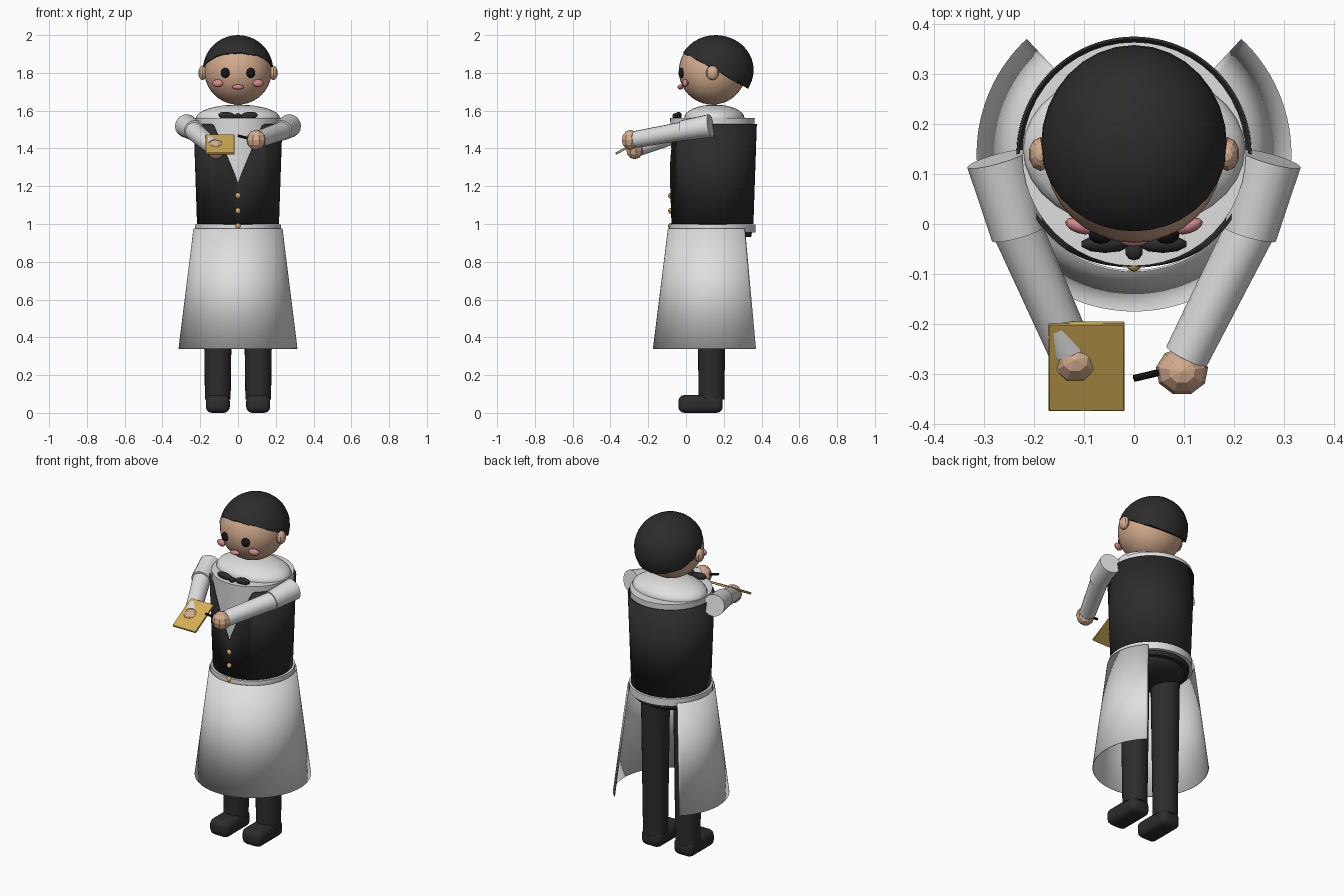
import bpy, bmesh, math, random
from mathutils import Vector, Matrix, Euler

random.seed(3)
cube = bpy.data.objects.get("Cube")
if cube:
    bpy.data.objects.remove(cube, do_unlink=True)


def material(name, r, g, b):
    m = bpy.data.materials.new(name)
    m.use_nodes = True
    m.diffuse_color = (r, g, b, 1)
    bsdf = m.node_tree.nodes["Principled BSDF"]
    bsdf.inputs["Base Color"].default_value = (r, g, b, 1)
    bsdf.inputs["Roughness"].default_value = 0.8
    return m


WHITE = material("white_cloth", 0.74, 0.74, 0.74)
BLACK = material("black_cloth", 0.025, 0.025, 0.025)
SKIN = material("skin", 0.66, 0.41, 0.27)
PINK = material("pink", 0.68, 0.25, 0.27)
GOLD = material("gold", 0.66, 0.43, 0.09)
INK = material("near_black", 0.008, 0.008, 0.008)

AXIS = 0.14  # body centre line in y


def finish(name, bm, mat, angle=40):
    mesh = bpy.data.meshes.new(name)
    bmesh.ops.recalc_face_normals(bm, faces=bm.faces)
    bm.to_mesh(mesh)
    bm.free()
    mesh.materials.append(mat)
    ob = bpy.data.objects.new(name, mesh)
    bpy.context.collection.objects.link(ob)
    if angle:
        bpy.ops.object.select_all(action='DESELECT')
        ob.select_set(True)
        bpy.context.view_layer.objects.active = ob
        bpy.ops.object.shade_smooth_by_angle(angle=math.radians(angle))
    return ob


def ball(name, loc, size, mat, u=24, v=16, rot=(0, 0, 0), angle=40):
    bm = bmesh.new()
    mtx = Matrix.LocRotScale(Vector(loc), Euler(rot), Vector(size))
    bmesh.ops.create_uvsphere(bm, u_segments=u, v_segments=v, radius=1, matrix=mtx)
    return finish(name, bm, mat, angle)


def tube(name, start, end, r0, r1, mat, segs=24):
    a, b = Vector(start), Vector(end)
    bm = bmesh.new()
    turn = (b - a).to_track_quat('Z', 'Y').to_matrix().to_4x4()
    bmesh.ops.create_cone(bm, cap_ends=True, segments=segs, radius1=r0, radius2=r1,
                          depth=(b - a).length, matrix=Matrix.Translation((a + b) / 2) @ turn)
    return finish(name, bm, mat)


def box(name, loc, size, mat, bevel, rot=(0, 0, 0), segs=1):
    bm = bmesh.new()
    bmesh.ops.create_cube(bm, size=1, matrix=Matrix.Diagonal((*size, 1)))
    bmesh.ops.bevel(bm, geom=bm.edges[:], offset=bevel, segments=segs,
                    profile=0.5, affect='EDGES')
    bm.transform(Matrix.LocRotScale(Vector(loc), Euler(rot), None))
    return finish(name, bm, mat)


def shell(name, low, high, mat, gap=0, top=None, thick=0.006, segs=96):
    """Thin conical wrap, low/high = (radius, z); gap = half opening angle at the back."""
    bm = bmesh.new()
    rows = []
    for i in range(segs + (1 if gap else 0)):
        a = math.pi / 2 + gap + (2 * math.pi - 2 * gap) * i / segs
        c, s = math.cos(a), math.sin(a)
        z1 = top(c * high[0], s) if top else high[1]
        r1 = low[0] + (high[0] - low[0]) * (z1 - low[1]) / (high[1] - low[1])
        rows.append([bm.verts.new((c * r, AXIS + s * r, z))
                     for r, z in ((low[0], low[1]), (r1, z1))])
    pairs = list(zip(rows, rows[1:])) + ([] if gap else [(rows[-1], rows[0])])
    for p, q in pairs:
        bm.faces.new((p[0], q[0], q[1], p[1]))
    ob = finish(name, bm, mat)
    mod = ob.modifiers.new("thickness", 'SOLIDIFY')
    mod.thickness = thick
    mod.offset = -1
    return ob


# Torso: shirt, shoulders, open vest
tube("shirt", (0, AXIS, 1.0), (0, AXIS, 1.56), 0.203, 0.224, WHITE, 48)
ball("shoulders", (0, 0.15, 1.56), (0.222, 0.16, 0.072), WHITE, 32, 16)


def neckline(x, s):
    return min(1.53, 1.22 + abs(x) * 2.3) if s < 0 else 1.53


shell("vest", (0.217, 1.0), (0.235, 1.53), BLACK, top=neckline)
for i in range(3):
    ball("vest_button", (0, -0.083, 0.99 + 0.08 * i), (0.015, 0.012, 0.015), GOLD, 10, 6)

# Apron wrapped round the front, with a full waistband
shell("apron", (0.315, 0.34), (0.236, 0.975), WHITE, gap=math.radians(43), thick=0.004)
tube("waistband", (0, AXIS, 0.955), (0, AXIS, 0.998), 0.228, 0.228, WHITE, 48)

# Trousers and shoes
tube("hips", (0, AXIS, 0.93), (0, AXIS, 0.96), 0.205, 0.21, BLACK, 32)
ball("seat", (0, AXIS, 0.935), (0.19, 0.18, 0.07), BLACK)
for side, tag in ((1, "left"), (-1, "right")):
    x = side * 0.107
    tube(tag + "_leg", (x, 0.135, 0.07), (x, 0.135, 0.94), 0.068, 0.08, BLACK)
    box(tag + "_shoe", (x, 0.077, 0.0475), (0.127, 0.235, 0.095), BLACK, 0.032, segs=3)

# Arms: wide upper sleeve, narrower forearm, faceted hand
ARMS = (("left", 1, (0.105, -0.265, 1.448), (0.096, -0.295, 1.445), 0.053),
        ("right", -1, (-0.128, -0.25, 1.405), (-0.118, -0.272, 1.395), 0.052))
for tag, side, wrist, palm, r in ARMS:
    elbow = (side * 0.232, -0.02, 1.495)
    tube(tag + "_upper_sleeve", (side * 0.274, 0.13, 1.52), elbow, 0.062, 0.054, WHITE, 16)
    tube(tag + "_forearm", (side * 0.238, 0.0, 1.495), wrist, 0.05, 0.045, WHITE, 16)
    ball(tag + "_hand", palm, (r, 0.048, r), SKIN, 9, 6, angle=0)

# Order pad and pen
box("order_pad", (-0.095, -0.285, 1.42), (0.152, 0.2, 0.012), GOLD, 0.002,
    rot=(math.radians(29), 0, 0))
tube("pen", (0, -0.309, 1.467), (0.08, -0.29, 1.447), 0.007, 0.007, INK, 8)

# Head
ball("head", (0, AXIS, 1.81), (0.178, 0.178, 0.178), SKIN, 32, 20)

# Hair cap: sphere cut by a tilted hairline with an uneven rim
bm = bmesh.new()
bmesh.ops.create_uvsphere(bm, u_segments=32, v_segments=20, radius=1,
                          matrix=Matrix.LocRotScale(Vector((0, 0.158, 1.815)), None,
                                                    Vector((0.186, 0.2, 0.185))))
bmesh.ops.bisect_plane(bm, geom=bm.verts[:] + bm.edges[:] + bm.faces[:],
                       plane_co=(0, -0.01, 1.905), plane_no=(0, 0.48, 0.877),
                       clear_inner=True)
for v in bm.verts:
    if v.is_boundary:
        v.co.z += random.uniform(-0.007, 0.004)
bmesh.ops.holes_fill(bm, edges=[e for e in bm.edges if e.is_boundary], sides=0)
finish("hair", bm, BLACK)

# Face and bow tie, mirrored
for side, tag in ((1, "left"), (-1, "right")):
    ball(tag + "_eye", (side * 0.066, -0.022, 1.8), (0.025, 0.018, 0.027), INK, 12, 8)
    ball(tag + "_cheek", (side * 0.108, -0.004, 1.745), (0.031, 0.015, 0.02), PINK, 12, 8,
         rot=(0, 0, side * 0.3))
    ball(tag + "_ear", (side * 0.187, AXIS, 1.8), (0.024, 0.034, 0.038), SKIN, 10, 8, angle=0)
    ball(tag + "_bow", (side * 0.058, -0.04, 1.573), (0.05, 0.018, 0.021), BLACK, 10, 6,
         rot=(0, side * -0.12, 0))
ball("bow_knot", (0, -0.055, 1.572), (0.018, 0.018, 0.015), BLACK, 10, 6)
ball("mouth", (0, -0.03, 1.725), (0.031, 0.015, 0.013), PINK, 12, 8)
